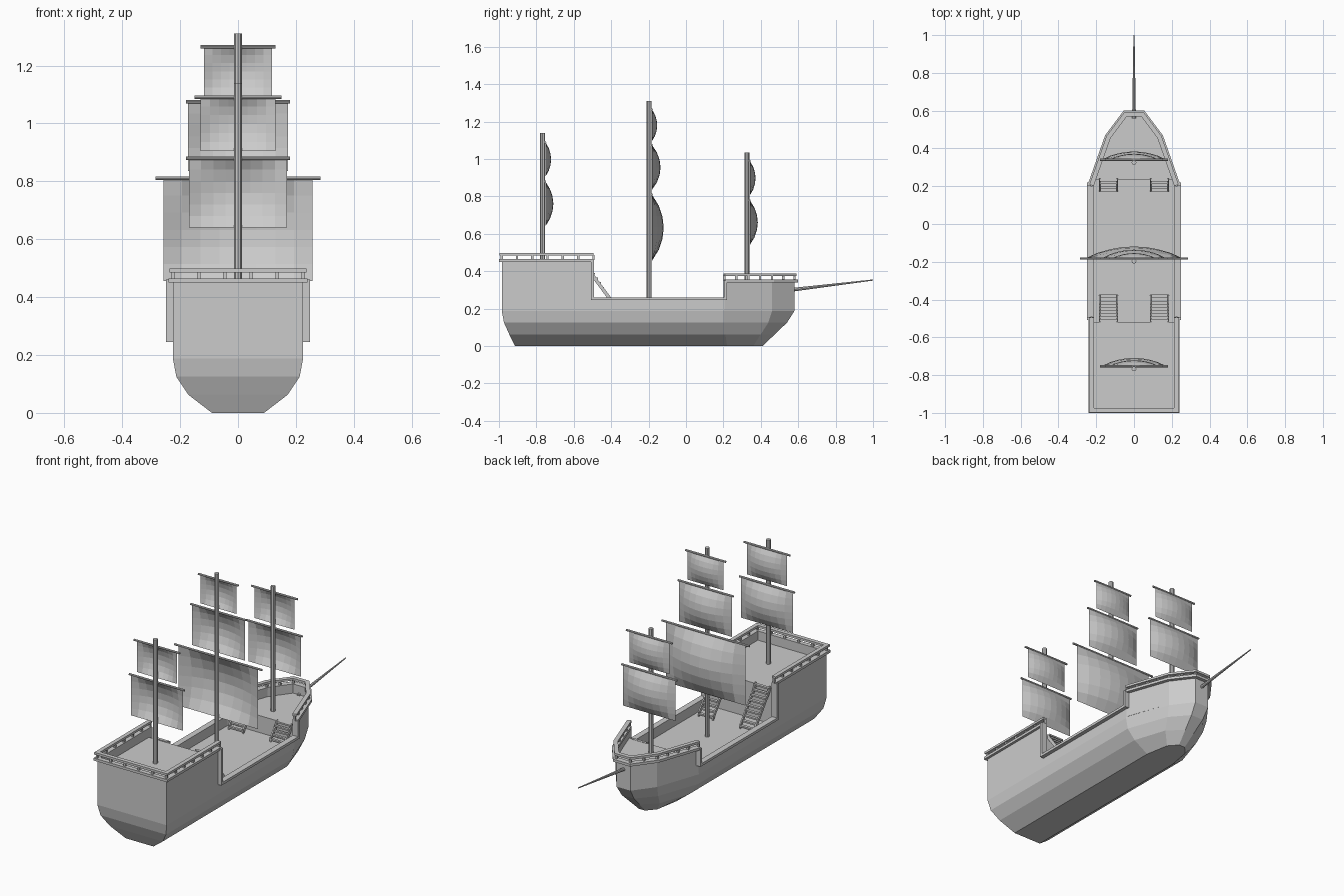
import bpy, bmesh, math
from mathutils import Vector

if "Cube" in bpy.data.objects:
    bpy.data.objects.remove(bpy.data.objects["Cube"])


def make(name, bm):
    bmesh.ops.recalc_face_normals(bm, faces=bm.faces)
    me = bpy.data.meshes.new(name)
    bm.to_mesh(me)
    bm.free()
    ob = bpy.data.objects.new(name, me)
    bpy.context.collection.objects.link(ob)
    return ob


def add_loft(bm, rings):
    vs = [[bm.verts.new(p) for p in r] for r in rings]
    n = len(vs[0])
    for a, b in zip(vs, vs[1:]):
        for i in range(n):
            j = (i + 1) % n
            bm.faces.new((a[i], a[j], b[j], b[i]))
    bm.faces.new(vs[0])
    bm.faces.new(vs[-1])


def loft(name, rings):
    bm = bmesh.new()
    add_loft(bm, rings)
    return make(name, bm)


def add_box(bm, x0, x1, y0, y1, z0, z1):
    add_loft(bm, [[(x0, y0, z), (x1, y0, z), (x1, y1, z), (x0, y1, z)] for z in (z0, z1)])


def mirrored(half, z):
    return [(x, y, z) for x, y in half] + [(-x, y, z) for x, y in reversed(half)]


def strip(name, path, inner, outer, z0, z1):
    """Rectangular section swept along a plan path; outward is left of travel."""
    pts = [Vector(p) for p in path]
    rings = []
    for i, p in enumerate(pts):
        ns = []
        for a, b in ((i - 1, i), (i, i + 1)):
            if a >= 0 and b < len(pts):
                d = (pts[b] - pts[a]).normalized()
                ns.append(Vector((-d.y, d.x)))
        m = sum(ns, Vector((0, 0))).normalized()
        m /= m.dot(ns[0])
        rings.append([(*(p + m * o), z) for o, z in
                      ((-inner, z0), (outer, z0), (outer, z1), (-inner, z1))])
    return loft(name, rings)


def posts(name, path, spacing, z0, z1, r=0.006):
    bm = bmesh.new()
    pts = [Vector(p) for p in path]
    for a, b in zip(pts, pts[1:]):
        n = max(1, round((b - a).length / spacing))
        for i in range(n + 1):
            p = a.lerp(b, i / n)
            if i == n and b is not pts[-1]:
                continue
            add_box(bm, p.x - r, p.x + r, p.y - r, p.y + r, z0, z1)
    return make(name, bm)


def rod(name, a, b, r0, r1, sides=8):
    a, b = Vector(a), Vector(b)
    q = (b - a).to_track_quat('Z', 'Y')
    return loft(name, [[p + q @ Vector((r * math.cos(t * math.tau / sides),
                                        r * math.sin(t * math.tau / sides), 0))
                        for t in range(sides)] for p, r in ((a, r0), (b, r1))])


# lower hull: z, half width, stern y, bow shoulder, bow mid, bow nose
levels = [
    (0.0, 0.09, -0.914, 0.22, (0.065, 0.36), (0.02, 0.41)),
    (0.063, 0.172, -0.945, 0.21, (0.11, 0.40), (0.03, 0.475)),
    (0.125, 0.213, -0.973, 0.20, (0.127, 0.44), (0.04, 0.54)),
    (0.188, 0.225, -0.985, 0.20, (0.135, 0.46), (0.045, 0.58)),
    (0.20, 0.225, -0.985, 0.20, (0.135, 0.46), (0.045, 0.58)),
]
loft("hull", [mirrored([(w, ys), (w, sh), mid, nose], z)
              for z, w, ys, sh, mid, nose in levels])

# raised decks
loft("stern_deck", [mirrored([(0.22, -0.98), (0.22, -0.52)], z) for z in (0.19, 0.41)])
loft("bow_deck", [mirrored([(0.208, 0.235), (0.13, 0.455), (0.043, 0.575)], z)
                  for z in (0.19, 0.30)])

# bulwarks, trims and railings
stern = [(0.225, -0.495), (0.225, -0.985), (-0.225, -0.985), (-0.225, -0.495)]
bow = [(-0.225, 0.205), (-0.135, 0.46), (-0.045, 0.58),
       (0.045, 0.58), (0.135, 0.46), (0.225, 0.205)]
right = [(0.225, 0.205), (0.225, -0.495)]
left = [(-0.225, -0.495), (-0.225, 0.205)]
for name, path, top, out in (("stern", stern, 0.465, 0.015), ("bow", bow, 0.355, 0.02),
                             ("right", right, 0.26, 0.023), ("left", left, 0.26, 0.023)):
    strip(name + "_bulwark", path, 0.01, 0, 0.195, top - 0.005)
    strip(name + "_trim", path, 0.012, out, top - 0.015, top)
for name, path, z, gap in (("stern", stern, 0.465, 0.085), ("bow", bow, 0.355, 0.075)):
    strip(name + "_rail", path, 0.012, 0.012, z + 0.02, z + 0.033)
    posts(name + "_rail_posts", path, gap, z - 0.005, z + 0.022)

# upright trims at the steps in the side
bm = bmesh.new()
for s in (-1, 1):
    for y, top in ((-0.5, 0.46), (0.212, 0.35)):
        x0, x1 = sorted((s * 0.213, s * 0.248))
        add_box(bm, x0, x1, y - 0.008, y + 0.008, 0.245, top)
make("step_trims", bm)


# stairs
def stairs(name, y_top, z_top, y_low, z_low, n):
    bm = bmesh.new()
    for cx in (-0.135, 0.135):
        for x in (cx - 0.05, cx + 0.042):
            add_loft(bm, [[(px, y_top, z_top - 0.03), (px, y_low, z_low - 0.005),
                           (px, y_low, z_low + 0.025), (px, y_top, z_top)]
                          for px in (x, x + 0.008)])
        d = (y_low - y_top) / n
        for i in range(n):
            y = y_top + d * (i + 0.5)
            z = z_top + (z_low - z_top) * (i + 0.5) / n
            h = abs(d) * 0.55
            add_box(bm, cx - 0.048, cx + 0.048, y - h, y + h, z - 0.002, z + 0.007)
    make(name, bm)


stairs("stern_stairs", -0.52, 0.42, -0.375, 0.20, 9)
stairs("bow_stairs", 0.24, 0.305, 0.173, 0.20, 5)


# sails
def sail(name, y, half, z0, z1, depth, nx=8, nz=6):
    bm = bmesh.new()
    grid = []
    for j in range(nz + 1):
        v = j / nz
        grid.append([bm.verts.new((half * (2 * i / nx - 1),
                                   y + depth * (math.sin(math.pi * v)
                                                * math.sin(math.pi * i / nx)) ** 0.8
                                   if 0 < i < nx and 0 < j < nz else y,
                                   z0 + (z1 - z0) * v)) for i in range(nx + 1)])
    for a, b in zip(grid, grid[1:]):
        for i in range(nx):
            bm.faces.new((a[i], a[i + 1], b[i + 1], b[i]))
    make(name, bm)


# masts: y, base, top, then sails as (yard half, sail half, bottom, top, depth)
small = [(0.18, 0.17, 0.64, 0.88, 0.043), (0.15, 0.13, 0.905, 1.09, 0.031)]
masts = {
    "mizzen": (-0.767, 0.40, 1.14, small),
    "main": (-0.197, 0.19, 1.31, [(0.285, 0.258, 0.455, 0.81, 0.063),
                                  (0.18, 0.172, 0.835, 1.075, 0.046),
                                  (0.13, 0.117, 1.095, 1.265, 0.028)]),
    "fore": (0.326, 0.29, 1.035, [(a, b, c - 0.1, d - 0.1, e) for a, b, c, d, e in small]),
}
for name, (y, base, top, sails) in masts.items():
    rod(name + "_mast", (0, y, base), (0, y, top), 0.013, 0.013)
    for k, (yard, half, z0, z1, depth) in enumerate(sails):
        sail(f"{name}_sail_{k + 1}", y + 0.015, half, z0, z1, depth)
        rod(f"{name}_yard_{k + 1}", (-yard, y + 0.014, z1), (yard, y + 0.014, z1), 0.006, 0.006)

# bowsprit
rod("bowsprit", (0, 0.56, 0.30), (0, 1.0, 0.353), 0.01, 0.003)
